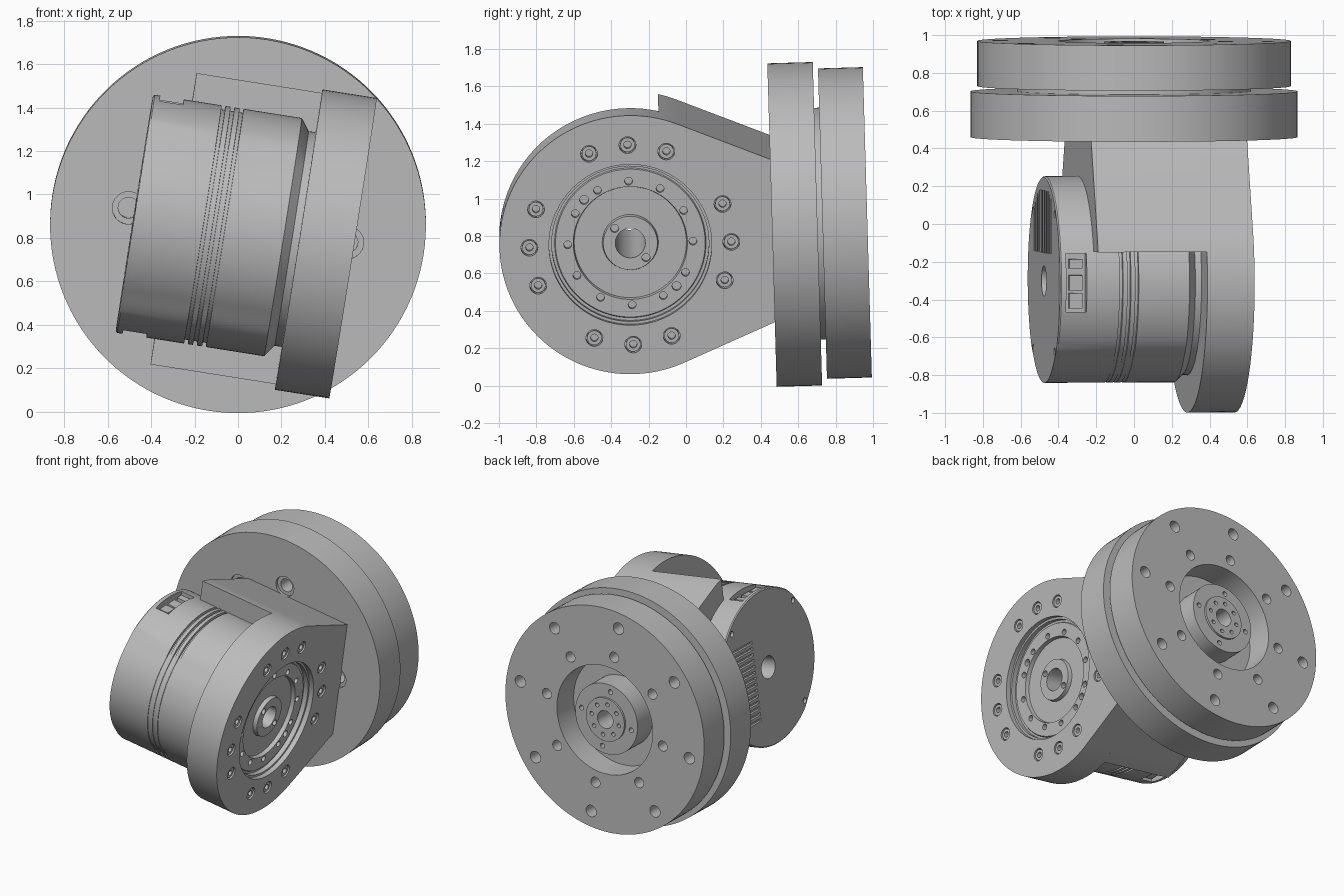
import bpy, bmesh
from math import radians, sin, cos, sqrt, pi
from mathutils import Matrix, Vector

cube = bpy.data.objects.get("Cube")
if cube:
    bpy.data.objects.remove(cube, do_unlink=True)

mat = bpy.data.materials.new("machined grey")
mat.use_nodes = True
grey = (0.5, 0.5, 0.5, 1)
mat.diffuse_color = grey
mat.node_tree.nodes["Principled BSDF"].inputs["Base Color"].default_value = grey

AXIS_Y = -0.30      # motor axis offset from the flange axis
OUTER = 0.536       # outer face of the side plate
parts = []


def skin(bm, rings, closed=False):
    """Bridge equal rings of points, capping the ends or closing the loop."""
    vs = [[bm.verts.new(p) for p in ring] for ring in rings]
    pairs = list(zip(vs, vs[1:]))
    if closed:
        pairs.append((vs[-1], vs[0]))
    else:
        bm.faces.new(vs[0])
        bm.faces.new(vs[-1])
    n = len(vs[0])
    for a, b in pairs:
        for i in range(n):
            j = (i + 1) % n
            bm.faces.new((a[i], a[j], b[j], b[i]))


def lathe(bm, axis, profile, center=(0, 0), n=96, closed=False, limit=None):
    """Turn (along, radius) points about an axis parallel to x or y."""
    rings = []
    for along, r in profile:
        ring = []
        for i in range(n):
            t = 2 * pi * i / n
            rr = min(r, limit(t)) if limit else r
            u, v = center[0] + rr * cos(t), center[1] + rr * sin(t)
            ring.append((along, u, v) if axis == "x" else (u, along, v))
        rings.append(ring)
    skin(bm, rings, closed)


def prism(bm, outline, x0, x1):
    skin(bm, [[(x, y, z) for y, z in outline] for x in (x0, x1)])


def box(bm, x, y, z):
    prism(bm, [(y[0], z[0]), (y[1], z[0]), (y[1], z[1]), (y[0], z[1])], *x)


def polar(r, degrees, center=(0, 0)):
    a = radians(degrees)
    return center[0] + r * cos(a), center[1] + r * sin(a)


def make(name, bm, keep=True):
    bmesh.ops.recalc_face_normals(bm, faces=bm.faces[:])
    mesh = bpy.data.meshes.new(name)
    bm.to_mesh(mesh)
    bm.free()
    obj = bpy.data.objects.new(name, mesh)
    bpy.context.scene.collection.objects.link(obj)
    if keep:
        mesh.materials.append(mat)
        parts.append(obj)
    return obj


def cut(obj, bm):
    cutter = make("cutter", bm, keep=False)
    cutter.hide_render = True
    mod = obj.modifiers.new("cut", "BOOLEAN")
    mod.operation, mod.solver, mod.object = "DIFFERENCE", "EXACT", cutter
    bpy.context.view_layer.update()
    deps = bpy.context.evaluated_depsgraph_get()
    mesh = bpy.data.meshes.new_from_object(obj.evaluated_get(deps))
    obj.modifiers.clear()
    obj.data = mesh
    bpy.data.objects.remove(cutter, do_unlink=True)


HUB = (AXIS_Y, 0)

# Inner flange with spacer neck and counterbored holes
bm = bmesh.new()
lathe(bm, "y", [(0.46, 0.865), (0.703, 0.865), (0.703, 0.62), (0.74, 0.62)], n=128)
flange = make("inner_flange", bm)
bm = bmesh.new()
for k in range(8):
    lathe(bm, "y", [(0.4, 0.075), (0.48, 0.075), (0.48, 0.048), (0.6, 0.048)],
          polar(0.51, 45 * k), 24)
cut(flange, bm)

# Outer flange with recess, hub and two bolt circles
bm = bmesh.new()
lathe(bm, "y", [(0.73, 0.83), (0.97, 0.83), (0.97, 0.40), (0.77, 0.40), (0.77, 0.26),
                (0.95, 0.26), (0.95, 0.16), (0.965, 0.16), (0.965, 0.065), (0.8, 0.065)],
      n=128)
disc = make("outer_flange", bm)
bm = bmesh.new()
for k in range(8):
    for r, size in ((0.715, 0.043), (0.49, 0.038), (0.115, 0.015)):
        lathe(bm, "y", [(0.85, size), (1.0, size)], polar(r, 17 + 45 * k), 20)
for k in range(4):
    lathe(bm, "y", [(0.85, 0.018), (1.0, 0.018)], polar(0.21, 17 + 90 * k), 16)
cut(disc, bm)

# Side plate: round end with tangent sides running to the flange
R, TAN, END = 0.70, 67.3, (0.47, 0.437)
steps = 72
outline = [polar(R, TAN + (360 - 2 * TAN) * i / steps, HUB) for i in range(steps + 1)]
outline += [(END[0], -END[1]), END]
bm = bmesh.new()
prism(bm, outline, 0.283, OUTER)
plate = make("side_plate", bm)
BOLTS = [90 * q + d for q in range(4) for d in (-22.5, 0, 22.5)]
bm = bmesh.new()
lathe(bm, "x", [(0.2, 0.42), (0.5, 0.42), (0.5, 0.435), (0.6, 0.435)], HUB)
for a in BOLTS:
    lathe(bm, "x", [(0.49, 0.045), (0.6, 0.045)], polar(0.54, a, HUB), 24)
cut(plate, bm)

# Socket screws in the plate
bm = bmesh.new()
for a in BOLTS:
    lathe(bm, "x", [(0.48, 0.039), (0.528, 0.039), (0.528, 0.02), (0.495, 0.02)],
          polar(0.54, a, HUB), 20)
make("plate_screws", bm)

# Arm block joining the plate to the flange behind the motor
arc = [polar(R, TAN + 8.6 * i / 6, HUB) for i in range(7)]
side = [END] + arc
bm = bmesh.new()
prism(bm, side + [(y, -z) for y, z in reversed(side)], -0.30, 0.30)
make("arm_block", bm)


# Motor housing: shallow recess on the front sector, three ring grooves
def front_recess(t):
    d = abs(t - pi) * 180 / pi
    f = max(0, min(1, (56 - d) / 16))
    return 0.555 - 0.016 * f * f * (3 - 2 * f)


profile = [(-0.483, 0.548), (-0.476, 0.555)]
for gx in (-0.155, -0.113, -0.071):
    profile += [(gx - 0.009, 0.555), (gx - 0.008, 0.536),
                (gx + 0.008, 0.536), (gx + 0.009, 0.555)]
profile += [(0.21, 0.555), (0.25, 0.50), (0.29, 0.50), (0.29, 0.08), (-0.483, 0.08)]
bm = bmesh.new()
lathe(bm, "x", profile, HUB, 144, closed=True, limit=front_recess)
motor = make("motor_housing", bm)
bm = bmesh.new()
for s in (-1, 1):   # connector windows
    box(bm, (-0.45, -0.34), (-0.45, -0.14), sorted((0.49 * s, 0.65 * s)))
for k in range(14):  # vent slots on the end face
    z = -0.33 + 0.043 * k
    y_end = min(0.18, AXIS_Y + sqrt(0.25 - z * z))
    box(bm, (-0.52, -0.462), (-0.15, y_end), (z - 0.01, z + 0.01))
for k in range(4):   # end cap screw holes
    lathe(bm, "x", [(-0.52, 0.02), (-0.46, 0.02)], polar(0.515, 45 + 90 * k, HUB), 16)
cut(motor, bm)

# Plug sockets inside the windows
bm = bmesh.new()
for s in (-1, 1):
    for y in (-0.43, -0.335, -0.22):
        width = 0.05 if y == -0.22 else 0.08
        box(bm, (-0.43, -0.36), (y, y + width), sorted((0.47 * s, 0.525 * s)))
make("connector_sockets", bm)

# Output drive: bolted ring, sunken web and hollow hub
bm = bmesh.new()
lathe(bm, "x", [(0.27, 0.421), (0.465, 0.421), (0.465, 0.405), (0.475, 0.40), (0.475, 0.305),
                (0.445, 0.30), (0.445, 0.15), (0.475, 0.145), (0.475, 0.08), (0.27, 0.08)],
      HUB, closed=True)
drive = make("output_drive", bm)
bm = bmesh.new()
spots = [(0.335, 30 * k, 0.021) for k in range(12)]
spots += [(r, a, size) for a in (135, -45) for r, size in ((0.34, 0.024), (0.115, 0.022))]
for r, a, size in spots:
    lathe(bm, "x", [(0.44, size), (0.55, size)], polar(r, a, HUB), 16)
cut(drive, bm)

# Pose the whole assembly and shade it
pose = (Matrix.Translation(Vector((0, 0, 0.845)))
        @ Matrix.Rotation(radians(1.66), 4, "X") @ Matrix.Rotation(radians(9), 4, "Y"))
for obj in parts:
    obj.data.transform(pose)
    obj.data.shade_smooth()
    obj.data.set_sharp_from_angle(angle=radians(28))
